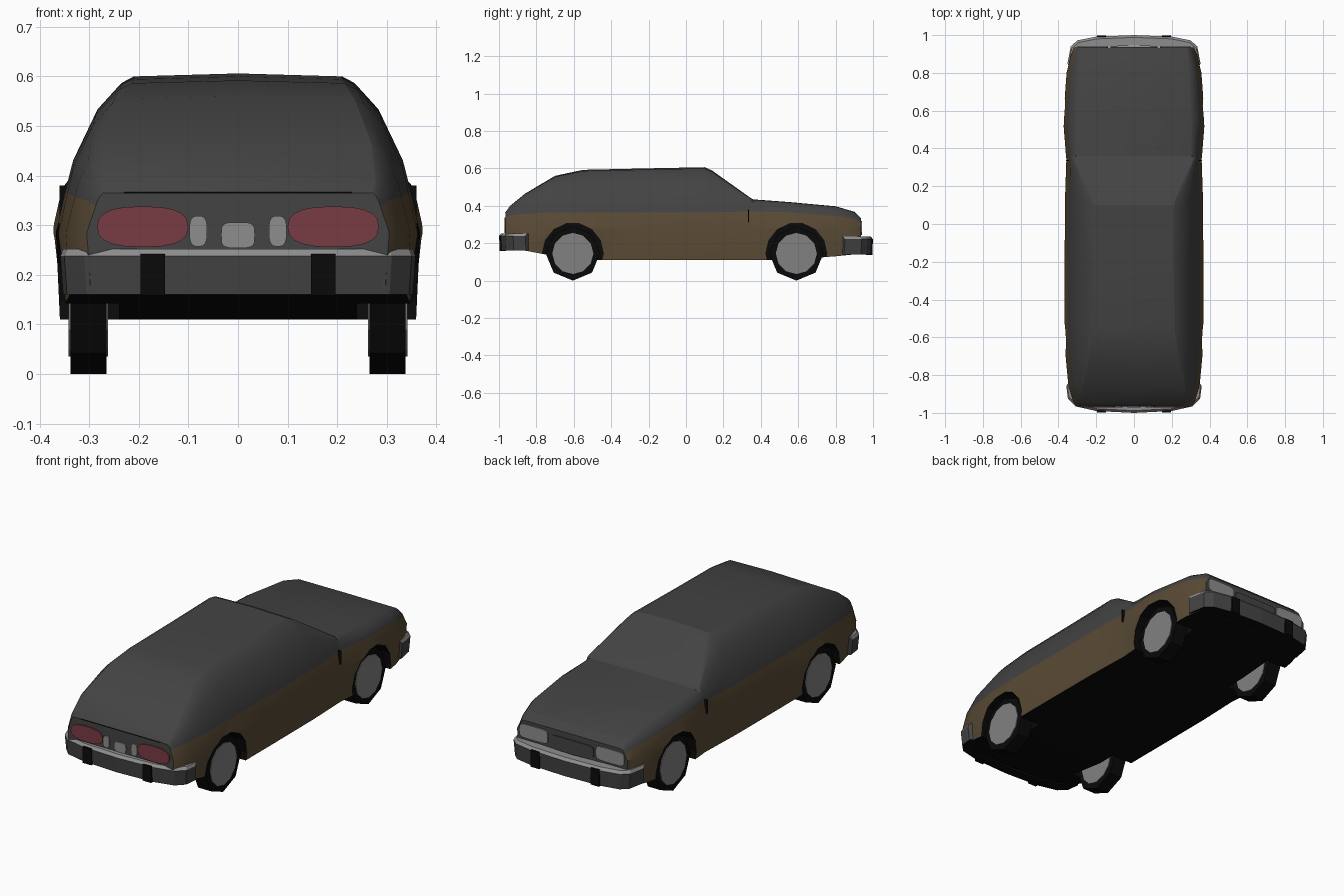
import bpy, bmesh, math
from mathutils import Matrix, Vector

if "Cube" in bpy.data.objects:
    bpy.data.objects.remove(bpy.data.objects["Cube"])


def mat(name, r, g, b):
    m = bpy.data.materials.new(name)
    m.diffuse_color = (r, g, b, 1)
    m.use_nodes = True
    m.node_tree.nodes["Principled BSDF"].inputs["Base Color"].default_value = m.diffuse_color
    return m


GREY = mat("dark grey paint", .056, .056, .056)
BROWN = mat("brown side panel", .10, .068, .035)
BLACK = mat("black rubber", .003, .003, .003)
CHROME = mat("light grey metal", .27, .27, .27)
RED = mat("tail light red", .19, .045, .06)
HUB = mat("wheel grey", .22, .22, .22)


def finish(bm, name, mats):
    bmesh.ops.recalc_face_normals(bm, faces=bm.faces)
    me = bpy.data.meshes.new(name)
    bm.to_mesh(me)
    bm.free()
    for m in mats:
        me.materials.append(m)
    ob = bpy.data.objects.new(name, me)
    bpy.context.collection.objects.link(ob)
    return ob


def loft(rings, rule, cap=(0, 0)):
    """Closed skin through equal rings; rule(edge index) gives the material."""
    bm = bmesh.new()
    vs = [[bm.verts.new(p) for p in r] for r in rings]
    n = len(vs[0])
    for a, b in zip(vs, vs[1:]):
        for j in range(n):
            k = (j + 1) % n
            bm.faces.new((a[j], a[k], b[k], b[j])).material_index = rule(j)
    for ring, m in ((vs[0], cap[0]), (vs[-1], cap[1])):
        bm.faces.new(ring).material_index = m
    return bm


def box(name, c, s, m):
    bm = bmesh.new()
    bmesh.ops.create_cube(bm, size=1, matrix=Matrix.Translation(c) @ Matrix.Diagonal((*s, 1)))
    return finish(bm, name, [m])


def disc_x(bm, x0, x1, y, z, r, n):
    """Cylinder lying along x with one corner pointing down."""
    M = (Matrix.Translation(((x0 + x1) / 2, y, z)) @ Matrix.Rotation(math.pi / 2, 4, 'Y'))
    bmesh.ops.create_cone(bm, cap_ends=True, segments=n, radius1=r, radius2=r,
                          depth=abs(x1 - x0), matrix=M)


def plate(name, cx, cz, hw, hh, y, m, power=2.6):
    """Thin rounded plate facing along y."""
    def ring(yy):
        out = []
        for i in range(20):
            a = 2 * math.pi * i / 20
            c, s = math.cos(a), math.sin(a)
            out.append((cx + hw * math.copysign(abs(c) ** (2 / power), c), yy,
                        cz + hh * math.copysign(abs(s) ** (2 / power), s)))
        return out
    return finish(loft([ring(y - .004), ring(y + .004)], lambda j: 0), name, [m])


# Body stations: y, sill z, half width, belt z, top z, top half width
STATIONS = [
    (-.965, .18, .305, .338, .366, .27),
    (-.94, .17, .322, .35, .40, .275),
    (-.86, .16, .347, .357, .465, .27),
    (-.70, .13, .362, .365, .56, .235),
    (-.55, .11, .367, .365, .592, .215),
    (-.20, .11, .367, .365, .600, .21),
    (.10, .11, .366, .365, .606, .21),
    (.14, .11, .365, .365, .588, .222),
    (.345, .11, .358, .37, .442, .315),
    (.36, .11, .360, .37, .434, .30),
    (.55, .11, .375, .365, .42, .30),
    (.80, .13, .357, .345, .397, .29),
    (.90, .14, .332, .33, .368, .28),
    (.935, .15, .318, .31, .335, .28),
]
CURVE = [(1, 0), (.88, .28), (.53, .70), (.18, .92), (0, .975)]


def section(y, sill, w, belt, top, tw):
    bx = w - .018
    half = [(w - .008, sill), (w, .285)]
    half += [(tw + (bx - tw) * f, belt + (top - belt) * t) for f, t in CURVE]
    pts = half + [(0, top)] + [(-x, z) for x, z in reversed(half)]
    return [(x, y, z) for x, z in pts]


rings = [section(*s) for s in STATIONS]
n = len(rings[0])


def body_rule(j):
    if j == n - 1:
        return 2
    return 1 if min(j, n - 2 - j) < 2 else 0


body = finish(loft(rings, body_rule), "car_body", [GREY, BROWN, BLACK])

# Wheel wells cut from the body, lined in black
WHEELS = [(s, y) for s in (-1, 1) for y in (-.605, .59)]
bm = bmesh.new()
for s, y in WHEELS:
    disc_x(bm, s * .24, s * .45, y, .145, .163, 14)
for f in bm.faces:
    f.material_index = 2
cutter = finish(bm, "wheel_well_cutter", [GREY, BROWN, BLACK])
cutter.hide_render = True
mod = body.modifiers.new("wells", 'BOOLEAN')
mod.operation = 'DIFFERENCE'
mod.solver = 'EXACT'
mod.object = cutter
bpy.context.view_layer.objects.active = body
body.select_set(True)
bpy.ops.object.modifier_apply(modifier=mod.name)
bpy.data.objects.remove(cutter)
bpy.ops.object.shade_smooth_by_angle(angle=math.radians(22))

# Wheels: tyre and hub showing on both sides
for s, y in WHEELS:
    tag = ("rear" if y < 0 else "front") + ("_left" if s < 0 else "_right")
    bm = bmesh.new()
    disc_x(bm, s * .265, s * .338, y, .145, .145, 8)
    finish(bm, tag + "_tyre", [BLACK])
    bm = bmesh.new()
    disc_x(bm, s * .262, s * .342, y, .145, .11, 12)
    finish(bm, tag + "_hub", [HUB])


# Bumpers swept along a bowed plan path
def bumper(name, path, z0, z1, sgn):
    full = [(-x, y) for x, y in reversed(path[1:])] + path
    rs = []
    for x, y in full:
        ix, iy = x * .87, y - sgn * .055
        rs.append([(x * .985, y - sgn * .005, z0), (x, y, z1 - .014), (x * .985, y - sgn * .012, z1),
                   (ix, iy, z1), (ix, iy, z0)])
    mats = [GREY, CHROME, CHROME, BLACK, BLACK]
    bm = loft(rs, lambda j: (0, 1, 1, 2, 2)[j])
    finish(bm, name, [GREY, CHROME, BLACK])
    for s in (-1, 1):
        box(name + "_guard", Vector((s * .172, sgn * .98, (z0 + z1) / 2 - .006)),
            (.05, .034, z1 - z0 - .008), BLACK)


bumper("rear_bumper", [(0, -1), (.2, -.99), (.31, -.965), (.35, -.925), (.358, -.86)], .16, .252, -1)
bumper("front_bumper", [(0, 1), (.2, .992), (.30, .972), (.335, .94), (.352, .85)], .14, .235, 1)

# Tail lights, badge plates and headlights
for s in (-1, 1):
    plate("tail_light", s * .192, .297, .092, .041, -.967, RED)
    plate("rear_reverse_lamp", s * .08, .288, .018, .031, -.967, CHROME, 3)
    plate("headlight", s * .22, .282, .082, .036, .937, CHROME, 5)
plate("rear_plate_lamp", 0, .28, .034, .026, -.967, CHROME, 4)
plate("grille", 0, .275, .125, .03, .936, GREY, 8)

# Hatch seam and door seams
box("hatch_seam", Vector((0, -.964, .365)), (.46, .006, .003), BLACK)
for s in (-1, 1):
    box("door_seam", Vector((s * .352, .335, .345)), (.016, .005, .07), BLACK)
